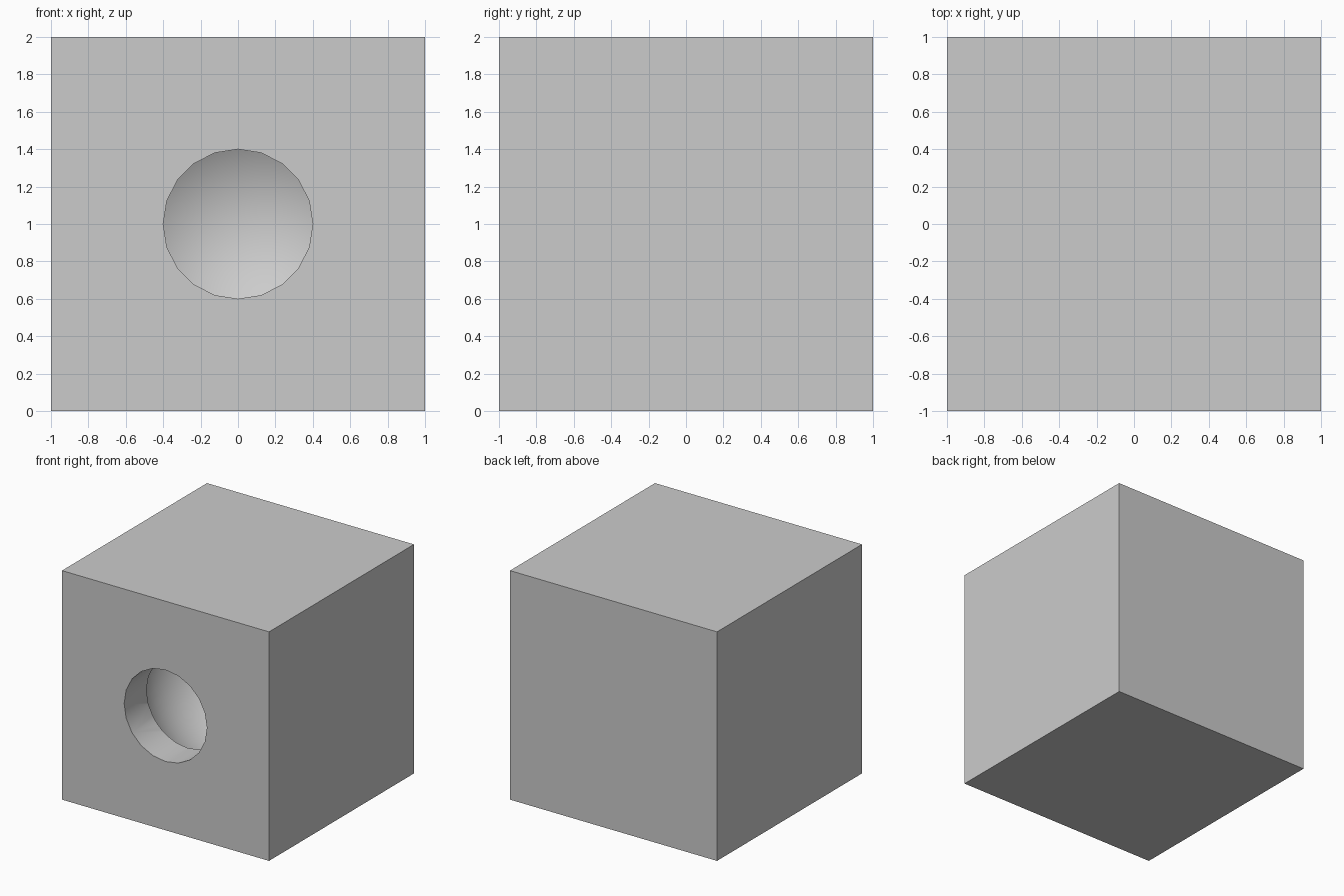
import bpy
import math

if "Cube" in bpy.data.objects:
    bpy.data.objects.remove(bpy.data.objects["Cube"])


def cut(target, cutter):
    mod = target.modifiers.new("cut", 'BOOLEAN')
    mod.operation = 'DIFFERENCE'
    mod.solver = 'EXACT'
    mod.object = cutter
    bpy.context.view_layer.objects.active = target
    bpy.ops.object.modifier_apply(modifier=mod.name)
    bpy.data.objects.remove(cutter, do_unlink=True)


# Solid cube body
bpy.ops.mesh.primitive_cube_add(size=2, location=(0, 0, 1))
body = bpy.context.object
body.name = "hollow_block"

# Round cavity inside the block
bpy.ops.mesh.primitive_uv_sphere_add(segments=48, ring_count=24, radius=0.8,
                                     location=(0, 0, 1))
cavity = bpy.context.object
cavity.name = "cavity_cutter"
cavity.hide_render = True
cut(body, cavity)

# Twenty-sided opening through the front wall into the cavity
bpy.ops.mesh.primitive_cylinder_add(vertices=20, radius=0.4, depth=0.9,
                                    location=(0, -0.85, 1),
                                    rotation=(math.pi / 2, 0, 0))
opening = bpy.context.object
opening.name = "opening_cutter"
opening.hide_render = True
cut(body, opening)

# Smooth curved walls, crisp rims and cube edges
bpy.ops.object.select_all(action='DESELECT')
body.select_set(True)
bpy.context.view_layer.objects.active = body
bpy.ops.object.shade_smooth_by_angle(angle=math.radians(30))
